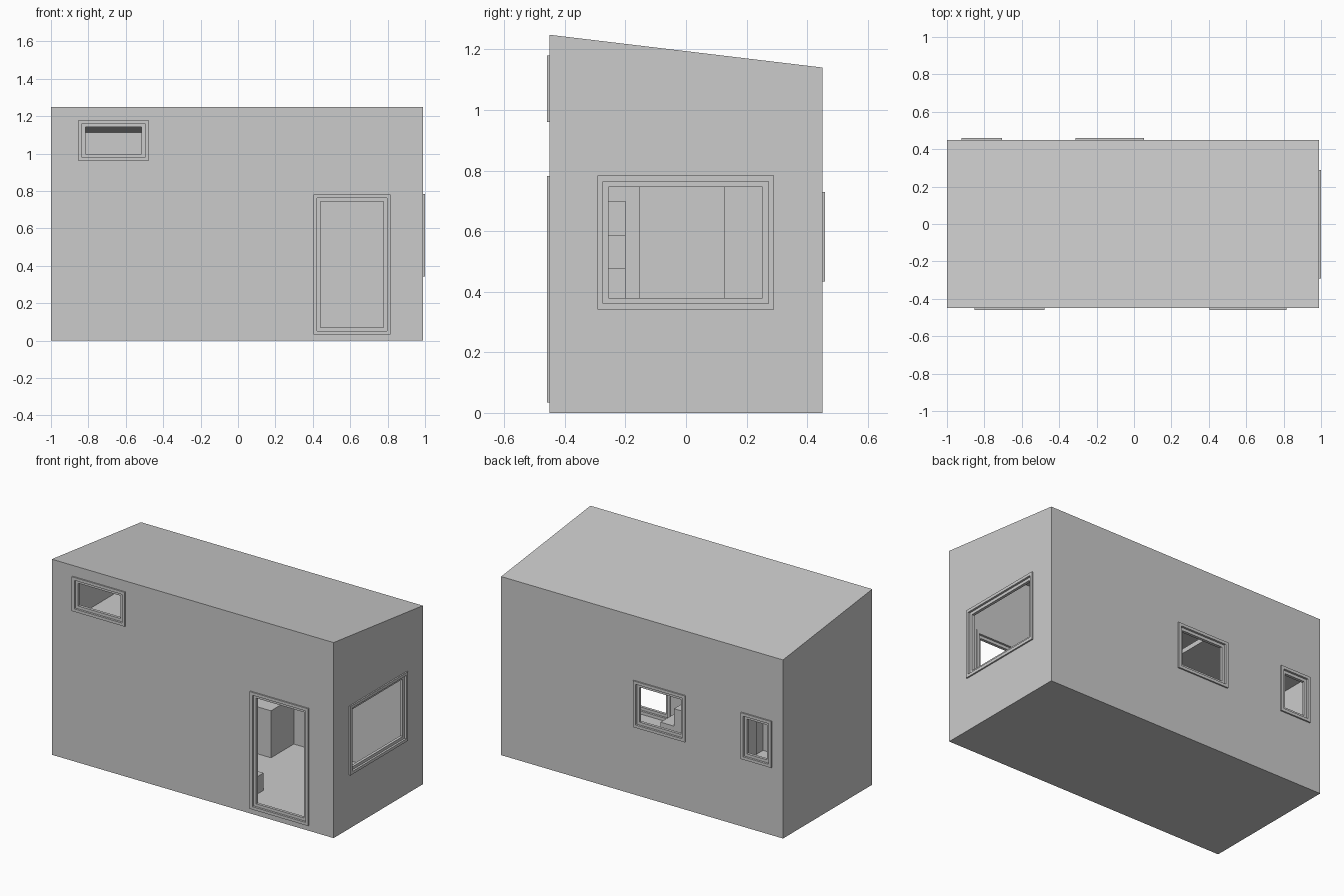
import bpy, bmesh

if "Cube" in bpy.data.objects:
    bpy.data.objects.remove(bpy.data.objects["Cube"])


def prism(name, profile, x0, x1):
    """Extrude a (y, z) profile along x."""
    bm = bmesh.new()
    face = bm.faces.new([bm.verts.new((x0, y, z)) for y, z in profile])
    ext = bmesh.ops.extrude_face_region(bm, geom=[face])
    verts = [v for v in ext["geom"] if isinstance(v, bmesh.types.BMVert)]
    bmesh.ops.translate(bm, verts=verts, vec=(x1 - x0, 0, 0))
    bmesh.ops.recalc_face_normals(bm, faces=bm.faces)
    me = bpy.data.meshes.new(name)
    bm.to_mesh(me)
    bm.free()
    ob = bpy.data.objects.new(name, me)
    bpy.context.collection.objects.link(ob)
    return ob


def box(name, x0, x1, y0, y1, z0, z1):
    return prism(name, [(y0, z0), (y1, z0), (y1, z1), (y0, z1)], x0, x1)


def cut(target, cutter):
    mod = target.modifiers.new("cut", 'BOOLEAN')
    mod.operation = 'DIFFERENCE'
    mod.solver = 'EXACT'
    mod.object = cutter
    bpy.context.view_layer.objects.active = target
    bpy.ops.object.modifier_apply(modifier=mod.name)
    bpy.data.objects.remove(cutter)


def wall_box(name, side, a0, a1, z0, z1, d0, d1):
    """Box on a wall: a = position along the wall, d = distance from its outer face."""
    if side == "right":
        return box(name, 0.99 + d0, 0.99 + d1, a0, a1, z0, z1)
    s = -1 if side == "front" else 1
    y0, y1 = sorted((s * (0.45 + d0), s * (0.45 + d1)))
    return box(name, a0, a1, y0, y1, z0, z1)


def ring(name, side, rect, w, d0, d1):
    """Rectangular frame of width w."""
    a0, a1, z0, z1 = rect
    ob = wall_box(name, side, a0, a1, z0, z1, d0, d1)
    cut(ob, wall_box("hole", side, a0 + w, a1 - w, z0 + w, z1 - w, d0 - .05, d1 + .05))


T = 0.03      # wall thickness
W = 0.0185    # width of each frame step

# Hollow body with a sloping roof
slope = (1.14 - 1.248) / 0.9
shell = prism("house_shell", [(-.45, 0), (.45, 0), (.45, 1.14), (-.45, 1.248)], -1, .99)
cut(shell, prism("cavity", [(-.42, T), (.42, T),
                            (.42, 1.14 - slope * T - T),
                            (-.42, 1.248 + slope * T - T)], -1 + T, .99 - T))

# Openings with stepped frames
openings = [
    ("front_door", "front", (.404, .815, .034, .782)),
    ("loft_window", "front", (-.853, -.479, .96, 1.179)),
    ("side_window", "right", (-.292, .29, .342, .783)),
    ("kitchen_window", "back", (-.313, .0535, .433, .729)),
    ("bathroom_window", "back", (-.9225, -.706, .433, .729)),
]
for name, side, rect in openings:
    cut(shell, wall_box("hole", side, *rect, -.1, .1))
    ring(name + "_trim", side, rect, W, -T - .005, .009)
    a0, a1, z0, z1 = rect
    ring(name + "_sash", side, (a0 + W, a1 - W, z0 + W, z1 - W), W, -.022, -.004)

# Sleeping loft
LOFT_X = -.25
box("loft_floor", -1 + T, LOFT_X, -.42, .42, .78, .81)

# Staircase along the front wall, stepped profile made of solid treads
STEPS, RISE, RUN = 6, .1115, .095
for i in range(STEPS):
    right = .32 - i * RUN
    box("stair_step", right - RUN, right, -.42, -.2, T, T + RISE * (i + 1))

# Bathroom partition, with a doorway between its two panels
box("partition_front", -.585, -.56, -.42, -.152, T, .78)
box("partition_back", -.585, -.56, .126, .42, T, .78)

# Kitchen counter below the back window
box("kitchen_counter", -.56, .10, .19, .42, T, .33)
